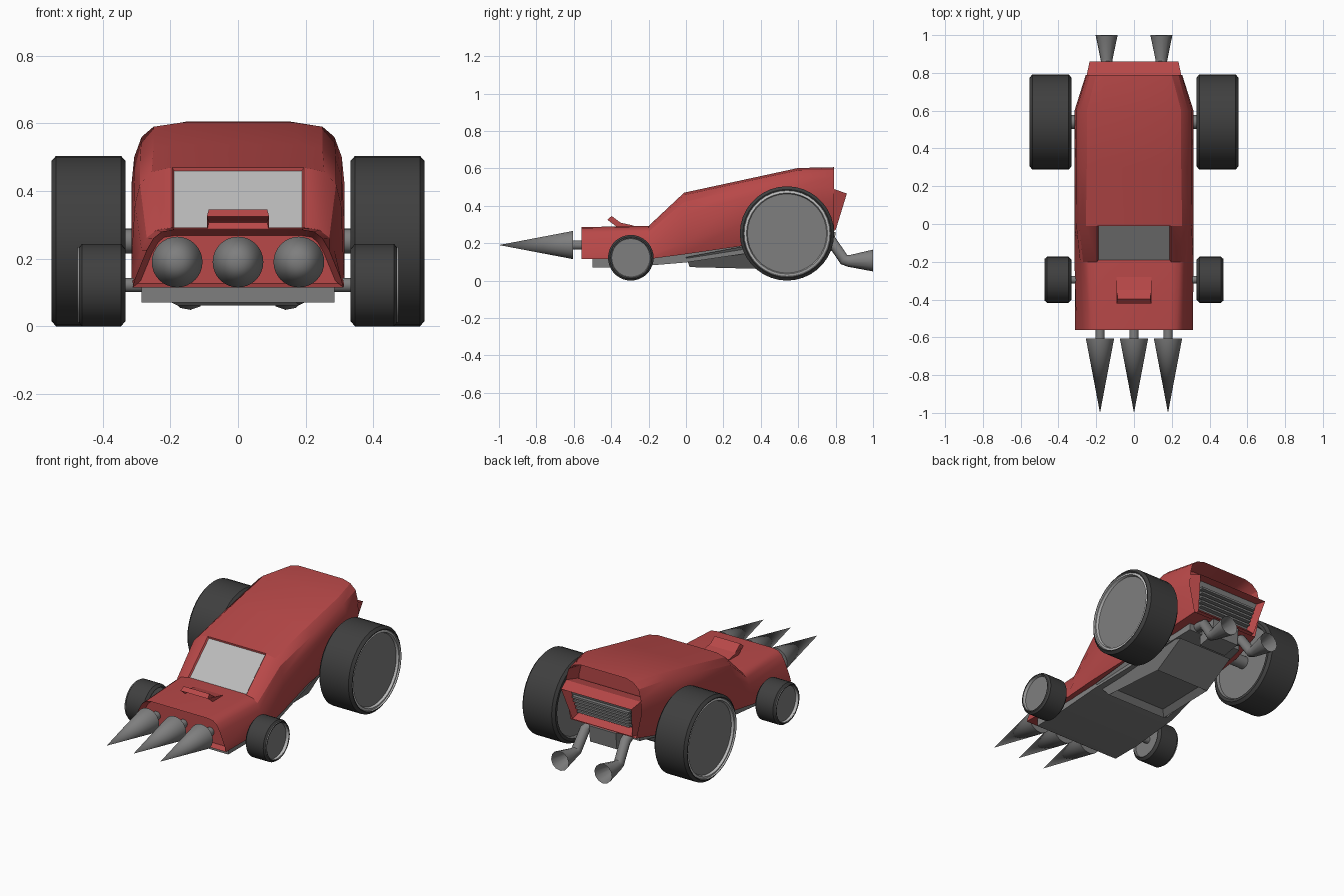
import bpy, bmesh, math
from mathutils import Vector

if "Cube" in bpy.data.objects:
    bpy.data.objects.remove(bpy.data.objects["Cube"])


def material(name, r, g, b):
    m = bpy.data.materials.new(name)
    m.diffuse_color = (r, g, b, 1)
    m.use_nodes = True
    m.node_tree.nodes["Principled BSDF"].inputs["Base Color"].default_value = m.diffuse_color
    return m


RED = material("red paint", 0.48, 0.065, 0.065)
METAL = material("grey metal", 0.21, 0.21, 0.21)
TYRE = material("dark rubber", 0.05, 0.05, 0.05)
LIGHT = material("light grey", 0.5, 0.5, 0.5)


def finish(name, bm, mats, angle=30):
    me = bpy.data.meshes.new(name)
    bm.to_mesh(me)
    bm.free()
    for m in mats:
        me.materials.append(m)
    ob = bpy.data.objects.new(name, me)
    bpy.context.collection.objects.link(ob)
    smooth(ob, angle)
    return ob


def smooth(ob, angle=30):
    bpy.ops.object.select_all(action='DESELECT')
    ob.select_set(True)
    bpy.context.view_layer.objects.active = ob
    bpy.ops.object.shade_smooth_by_angle(angle=math.radians(angle))


def inset(bm, face, thickness, depth, mat=0):
    bmesh.ops.inset_individual(bm, faces=[face], thickness=thickness, depth=depth)
    face.material_index = mat


def prism(name, pts, mats, cut=None):
    """Side profile of (y, z, half width); cut = (edge, thickness, depth, material)."""
    bm = bmesh.new()
    a = [bm.verts.new((w, y, z)) for y, z, w in pts]
    b = [bm.verts.new((-w, y, z)) for y, z, w in pts]
    n = len(pts)
    strips = [bm.faces.new((a[i], a[(i + 1) % n], b[(i + 1) % n], b[i])) for i in range(n)]
    bm.faces.new(a)
    bm.faces.new(b[::-1])
    bmesh.ops.recalc_face_normals(bm, faces=bm.faces)
    if cut:
        inset(bm, strips[cut[0]], *cut[1:])
    return finish(name, bm, mats)


def lathe(name, profile, axis, origin, seg, mats, ids=None):
    """Turn (distance along axis, radius) points around an axis."""
    bm = bmesh.new()
    axis = Vector(axis)
    u = Vector((0, 0, 1))
    v = axis.cross(u)
    rings = []
    for d, r in profile:
        c = Vector(origin) + axis * d
        if r == 0:
            rings.append([bm.verts.new(c)] * seg)
        else:
            rings.append([bm.verts.new(c + r * (u * math.cos(t) + v * math.sin(t)))
                          for t in (2 * math.pi * k / seg for k in range(seg))])
    for i in range(len(rings) - 1):
        for k in range(seg):
            j = (k + 1) % seg
            quad = (rings[i][k], rings[i][j], rings[i + 1][j], rings[i + 1][k])
            f = bm.faces.new(list(dict.fromkeys(quad)))
            f.material_index = ids[i] if ids else 0
    bmesh.ops.recalc_face_normals(bm, faces=bm.faces)
    return finish(name, bm, mats)


# Body shell: half cross-sections lofted along y
sections = [
    (-0.56, [(.312, .115), (.305, .14), (.27, .225), (.25, .26), (.225, .28), (.19, .286)]),
    (-0.20, [(.312, .115), (.315, .13), (.285, .225), (.27, .262), (.24, .285), (.195, .292)]),
    (-0.01, [(.30, .14), (.315, .20), (.305, .36), (.29, .42), (.255, .457), (.195, .47)]),
    (0.30, [(.26, .185), (.315, .31), (.307, .44), (.29, .49), (.25, .525), (.18, .537)]),
    (0.60, [(.25, .22), (.315, .42), (.307, .50), (.285, .56), (.25, .59), (.17, .602)]),
    (0.79, [(.22, .26), (.255, .42), (.25, .50), (.235, .56), (.20, .592), (.15, .606)]),
]
bm = bmesh.new()
loops = []
for y, half in sections:
    ring = half + [(-x, z) for x, z in reversed(half)]
    loops.append([bm.verts.new((x, y, z)) for x, z in ring])
n = len(loops[0])
strips = {}
for i in range(len(loops) - 1):
    for k in range(n):
        j = (k + 1) % n
        strips[i, k] = bm.faces.new((loops[i][k], loops[i][j], loops[i + 1][j], loops[i + 1][k]))
nose = bm.faces.new(loops[0])
tail = bm.faces.new(loops[-1])
bmesh.ops.recalc_face_normals(bm, faces=bm.faces)
inset(bm, nose, 0.018, -0.04)
inset(bm, tail, 0.018, -0.10)
inset(bm, strips[1, 5], 0.009, -0.008, 1)  # windscreen
finish("body", bm, [RED, LIGHT])

# Hood scoop
prism("hood_scoop", [(-.42, .325, .092), (-.28, .294, .092), (-.28, .27, .092), (-.36, .28, .092)],
      [RED], (3, 0.008, -0.03, 0))

# Tail box with recessed grille
prism("tail_box", [(.70, .47, .25), (.79, .49, .25), (.86, .465, .235), (.80, .27, .20), (.70, .25, .20)],
      [RED, METAL], (2, 0.03, -0.045, 1))
for i in range(5):
    t = 0.26 + 0.12 * i
    y, z, w = .837 - .06 * t, .465 - .195 * t, .198 - .03 * t
    prism("grille_slat", [(y - .03, z - .006, w), (y, z - .006, w), (y, z + .006, w), (y - .03, z + .006, w)],
          [METAL])

# Floor pan, keel and rear block
prism("floor_pan", [(-.5, .118, .285), (-.5, .07, .285), (-.32, .07, .285), (0, .097, .28),
                    (.7, .2, .18), (.7, .25, .18), (0, .15, .28), (-.2, .12, .28)], [METAL])
prism("keel", [(0, .125, .28), (.02, .072, .2), (.42, .062, .18), (.62, .18, .18), (.4, .2, .25)],
      [METAL], (1, 0.045, -0.03, 0))
prism("rear_block", [(.68, .14, .09), (.79, .16, .09), (.80, .26, .09), (.68, .26, .09)], [METAL])

# Nose spikes
for x in (-0.18, 0, 0.18):
    lathe("nose_spike", [(0, 0), (0, .075), (.395, 0)], (0, -1, 0), (x, -.605, .19), 32, [METAL])
    lathe("spike_stub", [(0, 0), (0, .025), (.11, .025), (.11, 0)], (0, -1, 0), (x, -.5, .19), 16, [METAL])

# Wheels and axles: y, radius, outer x, axle radius
for label, y, r, x1, ar in (("front", -.295, .122, .475, .021), ("rear", .54, .252, .552, .037)):
    lathe(label + "_axle", [(-.36, 0), (-.36, ar), (.36, ar), (.36, 0)], (1, 0, 0), (0, y, r), 20, [METAL])
    x0 = .332
    profile = [(x0 + .015, 0), (x0 + .015, .84 * r), (x0, .87 * r), (x0, r - .016), (x0 + .014, r),
               (x1 - .014, r), (x1, r - .016), (x1, .92 * r), (x1 - .008, .91 * r),
               (x1 - .004, .86 * r), (x1 - .018, .84 * r), (x1 - .018, 0)]
    ids = [1, 1, 0, 0, 0, 0, 0, 2, 2, 2, 1]
    for s in (1, -1):
        lathe(label + "_wheel", profile, (s, 0, 0), (0, y, r), 36, [TYRE, METAL, LIGHT], ids)

# Exhaust pipes with flared ends
for s in (1, -1):
    cu = bpy.data.curves.new("exhaust_pipe", 'CURVE')
    cu.dimensions = '3D'
    cu.bevel_depth = 0.03
    cu.bevel_resolution = 4
    path = [(.12, .70, .235, 1), (.135, .775, .215, 1), (.143, .845, .112, 1),
            (.145, .87, .105, 1.05), (.145, 1.0, .107, 1.95)]
    sp = cu.splines.new('POLY')
    sp.points.add(len(path) - 1)
    for p, (x, y, z, rad) in zip(sp.points, path):
        p.co = (s * x, y, z, 1)
        p.radius = rad
    cu.materials.append(METAL)
    ob = bpy.data.objects.new("exhaust_pipe", cu)
    bpy.context.collection.objects.link(ob)
    bpy.ops.object.select_all(action='DESELECT')
    ob.select_set(True)
    bpy.context.view_layer.objects.active = ob
    bpy.ops.object.convert(target='MESH')
    smooth(bpy.context.view_layer.objects.active, 40)
